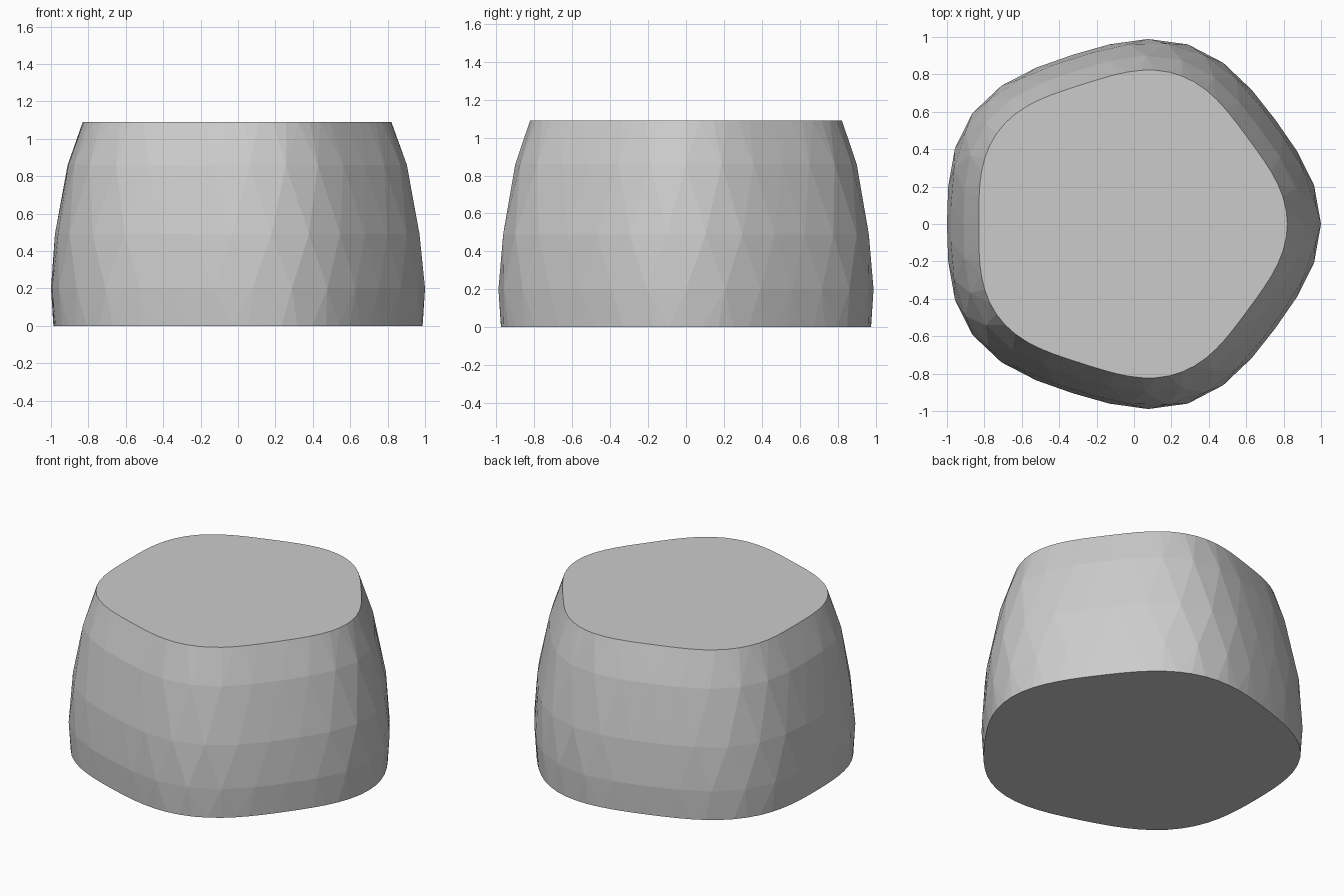
import bpy, bmesh, math

if "Cube" in bpy.data.objects:
    bpy.data.objects.remove(bpy.data.objects["Cube"])

# One plain grey material
grey = bpy.data.materials.new("plain_grey")
grey.diffuse_color = (0.6, 0.6, 0.6, 1)
grey.use_nodes = True
grey.node_tree.nodes["Principled BSDF"].inputs["Base Color"].default_value = grey.diffuse_color

# Barrel profile: height, mean radius, lobe depth, x shift, y scale, sides, stagger
RINGS = [
    (0.00, 0.987, 0.030, 0.030, 0.980, 72, 0.0),
    (0.20, 1.000, 0.030, 0.030, 0.980, 30, 0.0),
    (0.49, 0.980, 0.030, 0.030, 0.980, 30, 0.5),
    (0.86, 0.907, 0.030, 0.034, 0.982, 30, 0.0),
    (1.09, 0.825, 0.030, 0.035, 0.985, 72, 0.0),
]

# Stone block: staggered rounded-pentagon rings wrapped in a faceted skin
bm = bmesh.new()
for z, radius, lobe, shift, y_scale, sides, stagger in RINGS:
    for i in range(sides):
        a = math.tau * (i + stagger) / sides
        r = radius + lobe * math.cos(5 * a)
        bm.verts.new((r * math.cos(a) - shift, r * math.sin(a) * y_scale, z))
hull = bmesh.ops.convex_hull(bm, input=bm.verts[:])
loose = [v for v in bm.verts if not v.link_faces]
bmesh.ops.delete(bm, geom=loose, context='VERTS')

# Flat top and bottom become single faces
for level in (0.0, 1.09):
    cap = [f for f in bm.faces if all(abs(v.co.z - level) < 1e-4 for v in f.verts)]
    bmesh.ops.dissolve_faces(bm, faces=cap)
bmesh.ops.recalc_face_normals(bm, faces=bm.faces[:])

mesh = bpy.data.meshes.new("stone_block")
bm.to_mesh(mesh)
bm.free()
mesh.materials.append(grey)
block = bpy.data.objects.new("stone_block", mesh)
bpy.context.collection.objects.link(block)
